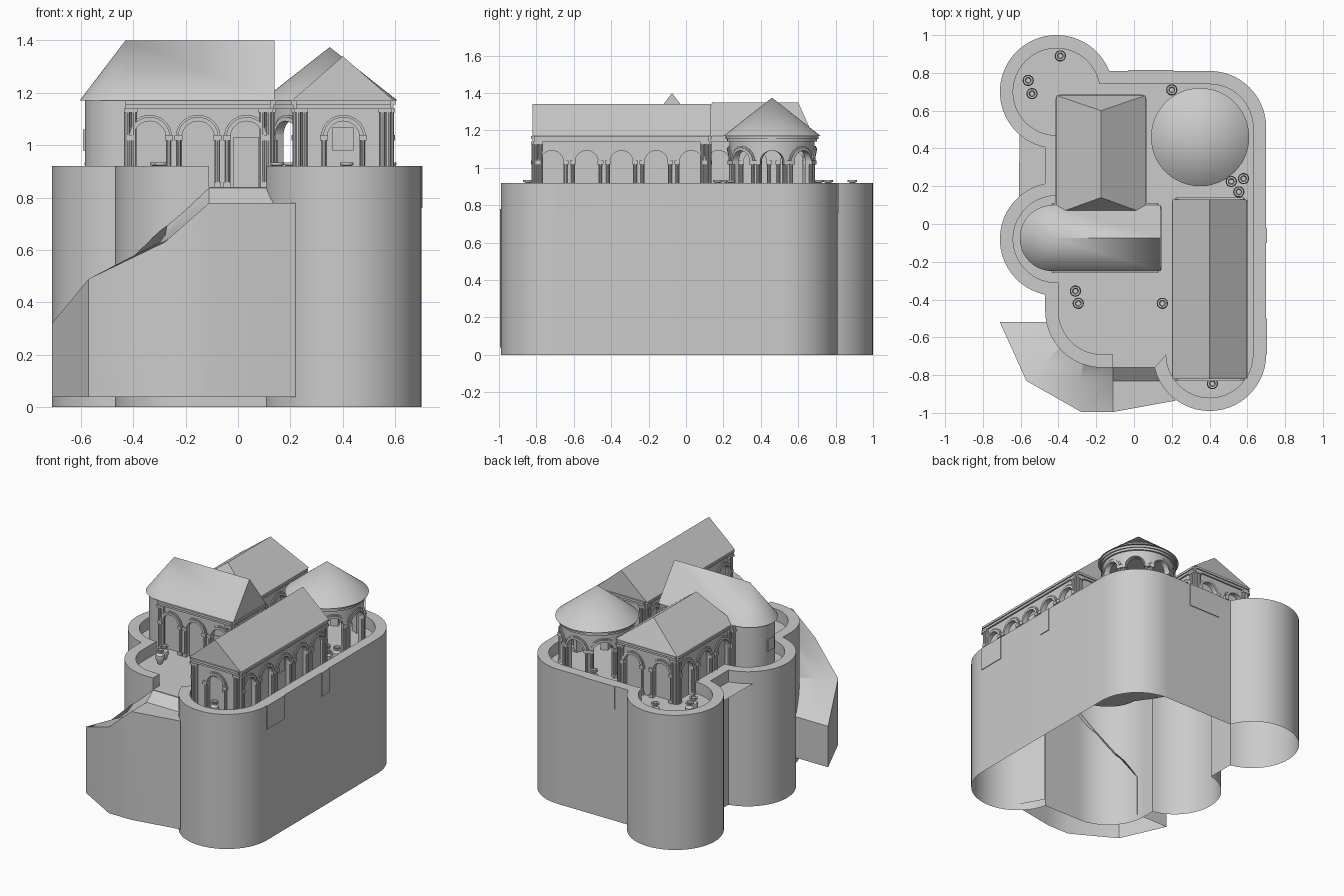
import bpy, bmesh
from math import sin, cos, pi, asin, acos, sqrt, radians
from mathutils import Matrix, Vector

cube = bpy.data.objects.get("Cube")
if cube:
    bpy.data.objects.remove(cube, do_unlink=True)

FLOOR, WALL_TOP, SPRING, EAVE = 0.84, 0.92, 1.03, 1.17
stone = bpy.data.materials.new("pale_grey_stone")
stone.use_nodes = True
GREY = (0.6, 0.6, 0.6, 1)
stone.diffuse_color = GREY
stone.node_tree.nodes["Principled BSDF"].inputs["Base Color"].default_value = GREY


def finish(name, bm, fix=True):
    bmesh.ops.remove_doubles(bm, verts=bm.verts, dist=1e-5)
    bmesh.ops.dissolve_degenerate(bm, edges=bm.edges, dist=1e-5)
    if fix:
        bmesh.ops.recalc_face_normals(bm, faces=bm.faces)
    mesh = bpy.data.meshes.new(name)
    bm.to_mesh(mesh)
    bm.free()
    mesh.materials.append(stone)
    ob = bpy.data.objects.new(name, mesh)
    bpy.context.collection.objects.link(ob)
    bpy.ops.object.select_all(action='DESELECT')
    ob.select_set(True)
    bpy.context.view_layer.objects.active = ob
    bpy.ops.object.shade_smooth_by_angle(angle=radians(30))
    return ob


def sweep(bm, loops, caps=True):
    """Skin a row of closed sections."""
    rows = [[bm.verts.new(p) for p in loop] for loop in loops]
    n = len(rows[0])
    for a, b in zip(rows, rows[1:]):
        for i in range(n):
            j = (i + 1) % n
            bm.faces.new((a[i], a[j], b[j], b[i]))
    if caps:
        bm.faces.new(rows[0])
        bm.faces.new(rows[-1])


def block(bm, f, u0, u1, d0, d1, z0, z1):
    sweep(bm, [[(*f(u, d), z) for d, z in ((d0, z0), (d1, z0), (d1, z1), (d0, z1))] for u in (u0, u1)])


def post(bm, x, y, z0, z1, r, sides=10):
    bmesh.ops.create_cone(bm, cap_ends=True, segments=sides, radius1=r, radius2=r, depth=z1 - z0,
                          matrix=Matrix.Translation((x, y, (z0 + z1) / 2)))


def straight(a, b):
    """Map distance along a wall and depth outward to the plan."""
    a, b = Vector(a), Vector(b)
    t = (b - a).normalized()
    return (lambda u, d: (a.x + t.x * u + t.y * d, a.y + t.y * u - t.x * d)), (b - a).length


def ring(cx, cy, r):
    return (lambda u, d: (cx + (r + d) * cos(u / r), cy + (r + d) * sin(u / r))), 2 * pi * r


def arcade(bm, f, length, bays, r=0.062, corners=True):
    w = length / bays
    for k in range(bays):
        c = (k + 0.5) * w
        # wall skin pierced by an arch
        cuts = [(-w / 2, FLOOR), (-(w / 2 + r) / 2, FLOOR), (-r, FLOOR)]
        cuts += [(-r * cos(pi * i / 16), SPRING + r * sin(pi * i / 16)) for i in range(17)]
        cuts += [(r, FLOOR), ((w / 2 + r) / 2, FLOOR), (w / 2, FLOOR)]
        sweep(bm, [[(*f(c + u, 0), z), (*f(c + u, 0), 1.15), (*f(c + u, -0.025), 1.15),
                    (*f(c + u, -0.025), z)] for u, z in cuts])
        # raised arch bands
        for r0, r1, d in ((r, r + 0.016, 0.012), (r + 0.016, r + 0.024, 0.006)):
            sweep(bm, [[(*f(c + q * cos(t), e), SPRING + q * sin(t))
                        for q, e in ((r0, -0.005), (r1, -0.005), (r1, d), (r0, d))]
                       for t in [pi * i / 16 for i in range(17)]])
        # paired shafts with capitals and bases
        for s in (-1, 1):
            m = c + s * (r + 0.012)
            x, y = f(m, 0.005)
            post(bm, x, y, FLOOR, SPRING, 0.009)
            block(bm, f, m - 0.015, m + 0.015, -0.01, 0.018, SPRING - 0.012, SPRING + 0.01)
            block(bm, f, m - 0.013, m + 0.013, -0.01, 0.016, FLOOR, FLOOR + 0.02)
    if corners:
        for m in (0.008, 0.032, length - 0.032, length - 0.008):
            x, y = f(m, 0.004)
            post(bm, x, y, FLOOR, 1.14, 0.011)
            block(bm, f, m - 0.014, m + 0.014, -0.01, 0.018, 1.125, 1.14)
    # stepped cornice
    n = 1 if corners else 64
    for d, z0, z1 in ((0.012, 1.14, 1.155), (0.02, 1.155, EAVE)):
        sweep(bm, [[(*f(length * i / n, e), z) for e, z in ((-0.02, z0), (d, z0), (d, z1), (-0.02, z1))]
                   for i in range(n + 1)], caps=corners)


def hull_roof(name, pts):
    bm = bmesh.new()
    for p in pts:
        bm.verts.new(p)
    bmesh.ops.convex_hull(bm, input=bm.verts)
    return finish(name, bm)


def plan(x0, x1, y0, y1):
    return [(x0, y0), (x1, y0), (x1, y1), (x0, y1)]


def hall(name, box, bays, recess=0.022):
    """Core box with arcades on its south, east, north and west sides."""
    bm = bmesh.new()
    x0, x1, y0, y1 = box
    c = plan(x0 + recess, x1 - recess, y0 + recess, y1 - recess)
    sweep(bm, [[(*p, z) for p in c] for z in (FLOOR, EAVE)])
    c = plan(*box)
    for i, n in enumerate(bays):
        if n:
            arcade(bm, *straight(c[i], c[(i + 1) % 4]), n)
    return finish(name, bm)


# curtain wall: outline inset by d, bulging into round towers
def arc(cx, cy, r, a0, a1, n=24):
    return [(cx + r * cos(a0 + (a1 - a0) * i / n), cy + r * sin(a0 + (a1 - a0) * i / n)) for i in range(n + 1)]


def outline(d):
    r = 0.30 - d
    side = acos((-0.06 + d) / r)
    p = arc(0.40, -0.69, r, pi + asin(min(1, (0.07 - d) / r)), 2 * pi)
    p += arc(0.40, 0.51, r, 0, pi / 2)
    p += arc(-0.41, 0.70, r, asin((0.11 - d) / r), 2 * pi - side, 48)
    p += arc(-0.41, -0.08, r, side, 2 * pi - side, 32)
    p += arc(-0.17, -0.46, r, pi, 1.5 * pi)
    return p + [(-0.11, -0.76 + d)]


bm = bmesh.new()
outer, inner = outline(0), outline(0.07)
rows = [[bm.verts.new((*p, z)) for p in pts] for pts, z in
        ((outer, 0), (outer, FLOOR), (outer, WALL_TOP), (inner, WALL_TOP), (inner, FLOOR))]
n = len(outer)
for a, b in zip(rows, rows[1:]):
    for i in range(n - 1):
        bm.faces.new((a[i], a[i + 1], b[i + 1], b[i]))
for i in (0, n - 1):
    bm.faces.new([row[i] for row in rows[1:]])
bm.faces.new((rows[0][-1], rows[0][0], rows[1][0], rows[1][-1]))
bm.faces.new((rows[1][-1], rows[1][0], rows[4][0], rows[4][-1]))
courtyard = bm.faces.new(rows[4])
bmesh.ops.triangulate(bm, faces=[courtyard])
finish("curtain_wall", bm)

# thin panels on the outer wall
bm = bmesh.new()
east, _ = straight((0.70, -1), (0.70, 1))
north, _ = straight((0, 0.81), (-1, 0.81))
block(bm, east, 0.90, 0.98, -0.004, 0.005, 0.76, WALL_TOP)
block(bm, east, 0.31, 0.50, -0.004, 0.005, 0.76, WALL_TOP)
block(bm, north, -0.21, 0.03, -0.004, 0.005, 0.76, WALL_TOP)
finish("wall_panels", bm)

# entrance ramp: outer, middle and inner edge at each station
stations = [((-0.71, -0.52, 0.32), (-0.58, -0.52, 0.32), (-0.46, -0.52, 0.32)),
            ((-0.57, -0.83, 0.49), (-0.48, -0.74, 0.50), (-0.38, -0.64, 0.52)),
            ((-0.28, -0.995, 0.63), (-0.28, -0.83, 0.64), (-0.27, -0.73, 0.70)),
            ((-0.11, -0.995, 0.78), (-0.11, -0.83, 0.78), (-0.11, -0.755, FLOOR)),
            ((0.22, -0.935, 0.78), (0.16, -0.83, 0.78), (0.12, -0.755, FLOOR))]
bm = bmesh.new()
rows = [[bm.verts.new(p) for p in ((s[0][0], s[0][1], 0.04),) + s + ((s[2][0], s[2][1], 0.04),)]
        for s in stations]
for a, b in zip(rows, rows[1:]):
    for i in range(3):
        bm.faces.new((a[i], b[i], b[i + 1], a[i + 1]))
bm.faces.new(rows[0])
bm.faces.new(rows[-1])
finish("entrance_ramp", bm)

# east hall with gable roof
hall("east_hall", (0.222, 0.582, -0.81, 0.12), (1, 5, 1, 5))
hull_roof("east_hall_roof", [(*p, EAVE) for p in plan(0.205, 0.595, -0.82, 0.13)]
          + [(0.40, -0.82, 1.34), (0.40, 0.13, 1.34)])

# north hall with hipped roof
hall("north_hall", (-0.395, 0.045, 0.075, 0.665), (0, 3, 2, 3))
hull_roof("north_hall_roof", [(*p, EAVE) for p in plan(-0.41, 0.06, 0.055, 0.68)]
          + [(-0.175, 0.14, 1.35), (-0.175, 0.60, 1.35)])

# west hall with round apse
hall("west_hall", (-0.43, 0.125, -0.24, 0.09), (3, 1, 3, 0))
bm = bmesh.new()
apse = arc(-0.43, -0.075, 0.155, pi / 2, 1.5 * pi, 32)
sweep(bm, [[(*p, z) for p in apse] for z in (FLOOR, EAVE)])
finish("west_hall_apse", bm)
hull_roof("west_hall_roof", [(*p, EAVE) for p in arc(-0.43, -0.075, 0.175, pi / 2, 1.5 * pi, 32)]
          + [(0.14, -0.25, EAVE), (0.14, 0.10, EAVE), (0.14, -0.075, 1.40), (-0.43, -0.075, 1.40)])

# rotunda with open arcade and conical roof
bm = bmesh.new()
f, length = ring(0.35, 0.46, 0.228)
arcade(bm, lambda u, d: f(u - length / 16, d), length, 8, corners=False)
finish("rotunda_arcade", bm)
hull_roof("rotunda_roof", [(*p, EAVE) for p in arc(0.35, 0.46, 0.26, 0, 2 * pi, 48)[:-1]] + [(0.35, 0.46, 1.375)])

# small windows and a door
bm = bmesh.new()
for a, b, m, w, z0, z1 in (((0, -0.788), (1, -0.788), 0.40, 0.04, 0.98, 1.07),
                           ((0.56, -1), (0.56, 1), 0.655, 0.04, 0.98, 1.07),
                           ((-0.585, 1), (-0.585, -1), 1.075, 0.035, 0.98, 1.06),
                           ((-1, -0.218), (1, -0.218), 1.03, 0.05, FLOOR, 1.03)):
    g, _ = straight(a, b)
    block(bm, g, m - w, m + w, -0.002, 0.006, z0, z1)
finish("windows_and_door", bm)

# storage jars
profile = [(0, 0), (0.014, 0), (0.03, 0.04), (0.027, 0.06), (0.013, 0.072), (0.013, 0.08),
           (0.026, 0.085), (0.026, 0.094), (0.016, 0.094), (0.012, 0.07), (0, 0.07)]
spots = [(-0.56, 0.76), (-0.54, 0.69), (-0.39, 0.89), (0.20, 0.71), (0.58, 0.24), (0.515, 0.225),
         (0.555, 0.17), (-0.31, -0.355), (-0.295, -0.42), (0.15, -0.42), (0.415, -0.845)]
bm = bmesh.new()
for x, y in spots:
    vs = [bm.verts.new((x + r, y, FLOOR + z)) for r, z in profile]
    es = [bm.edges.new(e) for e in zip(vs, vs[1:])]
    bmesh.ops.spin(bm, geom=vs + es, cent=(x, y, 0), axis=(0, 0, 1), angle=2 * pi, steps=14)
finish("storage_jars", bm)
